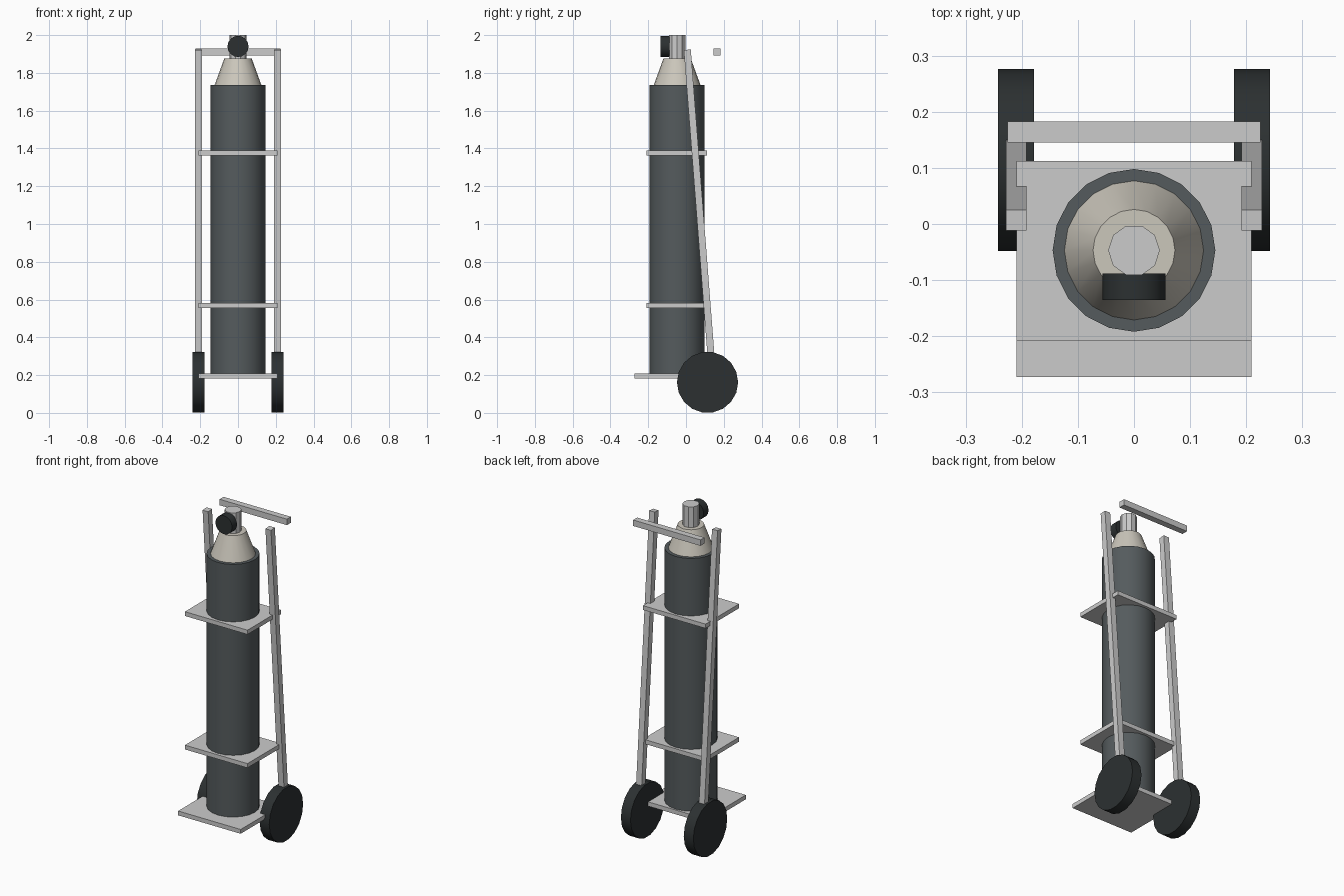
import bpy, math

if "Cube" in bpy.data.objects:
    bpy.data.objects.remove(bpy.data.objects["Cube"])


def material(name, color):
    m = bpy.data.materials.new(name)
    m.diffuse_color = (*color, 1)
    m.use_nodes = True
    m.node_tree.nodes["Principled BSDF"].inputs["Base Color"].default_value = m.diffuse_color
    return m


steel = material("dark_steel", (0.09, 0.105, 0.11))
cream = material("cream_paint", (0.60, 0.57, 0.50))
rubber = material("black_rubber", (0.025, 0.03, 0.031))


def finish(name, mat, smooth=False):
    o = bpy.context.object
    o.name = name
    if mat:
        o.data.materials.append(mat)
    if smooth:
        bpy.ops.object.shade_smooth_by_angle(angle=math.radians(35))
    return o


def box(name, lo, hi, rot=0):
    """Box between two corners, optionally tilted about x."""
    bpy.ops.mesh.primitive_cube_add(
        size=1, location=[(a + b) / 2 for a, b in zip(lo, hi)])
    o = finish(name, None)
    o.scale = [b - a for a, b in zip(lo, hi)]
    o.rotation_euler.x = rot
    return o


def cone(name, r1, r2, depth, loc, sides, rot=(0, 0, 0), mat=None):
    bpy.ops.mesh.primitive_cone_add(vertices=sides, radius1=r1, radius2=r2,
                                    depth=depth, location=loc, rotation=rot)
    return finish(name, mat, True)


CY = -0.047  # centre line of the gas bottle

# Gas bottle, shoulder, valve and knob
turn = math.pi / 10
cone("bottle_body", 0.145, 0.145, 1.53, (0, CY, 0.97), 20, mat=steel)
cone("bottle_shoulder", 0.124, 0.073, 0.14, (0, CY, 1.805), 20, mat=cream)
cone("valve", 0.046, 0.046, 0.13, (0, CY, 1.935), 10, (0, 0, turn))
cone("valve_knob", 0.056, 0.056, 0.047, (0, -0.112, 1.94), 16,
     (math.pi / 2, 0, 0), rubber)

# Foot plate and two holding shelves
box("foot_plate", (-0.209, -0.273, 0.183), (0.209, 0.107, 0.209))
for i, z in enumerate((0.569, 1.375)):
    box(f"shelf_{i}", (-0.209, -0.208, z - 0.013), (0.209, 0.112, z + 0.013))

# Leaning posts and wheels, left and right
tilt = math.atan(0.0775)
for side, s in (("left", -1), ("right", 1)):
    x = 0.21 * s
    box(f"post_{side}", (x - 0.0185, 0.054, 0.225),
        (x + 0.0185, 0.091, 1.925), tilt)
    cone(f"wheel_{side}", 0.162, 0.162, 0.064, (x, 0.114, 0.162), 18,
         (0, math.pi / 2, 0), rubber)

# Push handle
box("handle", (-0.225, 0.145, 1.892), (0.225, 0.183, 1.928))
